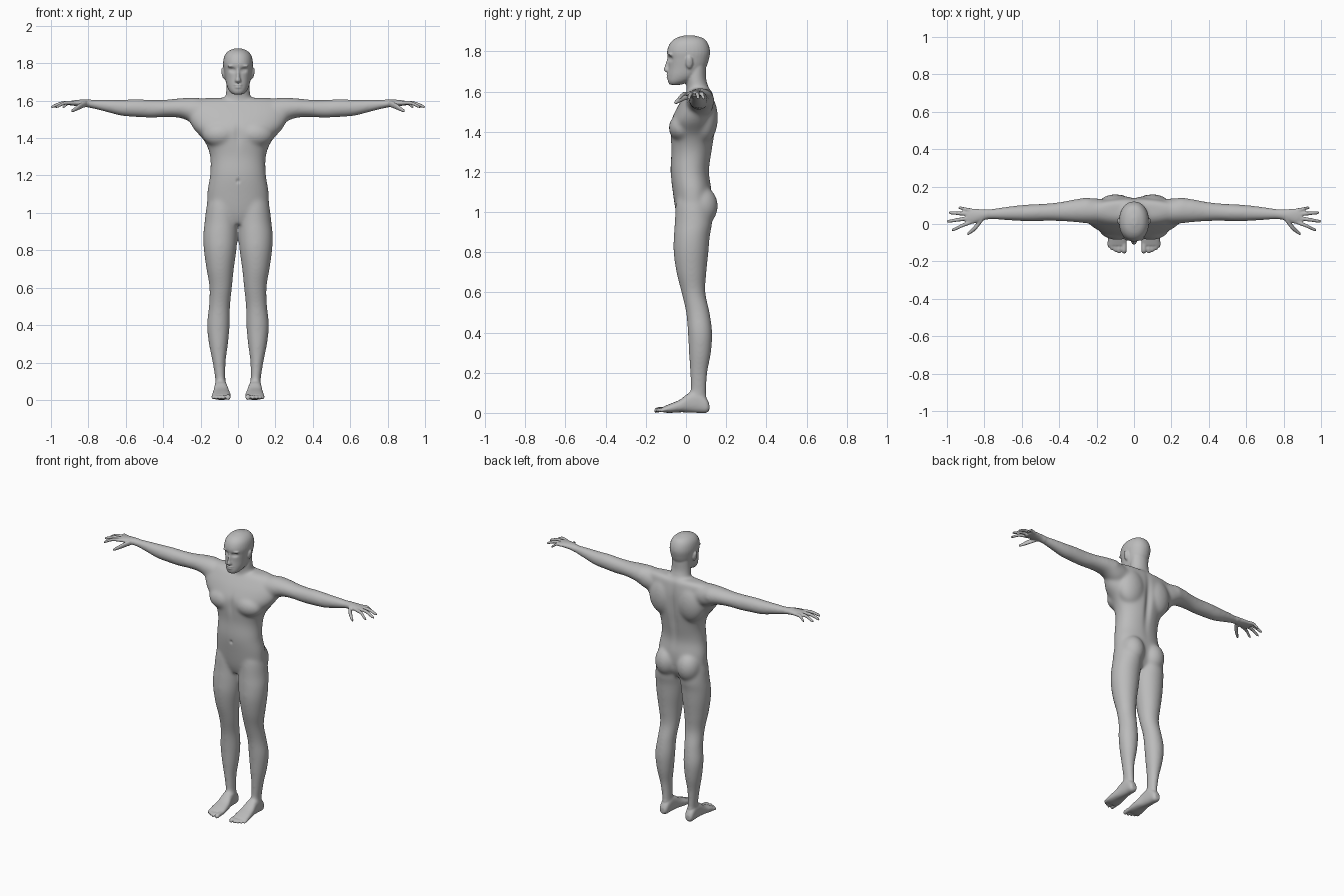
import bpy, bmesh, math
from mathutils import Vector, Matrix

bm = bmesh.new()
SIDES = (1, -1)


def spline(p0, p1, p2, p3, t):
    return 0.5 * (2 * p1 + (p2 - p0) * t + (2 * p0 - 5 * p1 + 4 * p2 - p3) * t * t
                  + (3 * p1 - p0 - 3 * p2 + p3) * t ** 3)


def loft(axis, rows, side=1, power=2.0, steps=5, seg=32):
    """Closed smooth tube; each row is (position along axis, a0, a1, b0, b1)."""
    dense = []
    for i in range(len(rows) - 1):
        q = [rows[min(max(i + k, 0), len(rows) - 1)] for k in (-1, 0, 1, 2)]
        dense += [[spline(*c, s / steps) for c in zip(*q)] for s in range(steps)]
    dense.append(rows[-1])
    rings = []
    for t, a0, a1, b0, b1 in dense:
        ring = []
        for k in range(seg):
            c, s = math.cos(math.tau * k / seg), math.sin(math.tau * k / seg)
            a = (a0 + a1) / 2 + (a1 - a0) / 2 * math.copysign(abs(c) ** (2 / power), c)
            b = (b0 + b1) / 2 + (b1 - b0) / 2 * math.copysign(abs(s) ** (2 / power), s)
            x, y, z = {'x': (t, a, b), 'y': (a, t, b), 'z': (a, b, t)}[axis]
            ring.append(bm.verts.new((x * side, y, z)))
        rings.append(ring)
    faces = [bm.faces.new((r[k], r[(k + 1) % seg], n[(k + 1) % seg], n[k]))
             for r, n in zip(rings, rings[1:]) for k in range(seg)]
    faces += [bm.faces.new(rings[0]), bm.faces.new(rings[-1])]
    bmesh.ops.recalc_face_normals(bm, faces=faces)


def blob(center, radii, tilt=0.0):
    m = Matrix.Translation(center) @ Matrix.Rotation(tilt, 4, 'Y') @ Matrix.Diagonal((*radii, 1))
    bmesh.ops.create_uvsphere(bm, u_segments=24, v_segments=16, radius=1, matrix=m)


def digit(axis, points, side):
    """Finger or toe through (along, a, b, radius) points."""
    loft(axis, [(t, a - r, a + r, b - r, b + r) for t, a, b, r in points], side, steps=4, seg=14)


# torso
loft('z', [(z, -w, w, f, b) for z, w, f, b in (
    (0.94, 0.07, -0.03, 0.09), (1.0, 0.155, -0.05, 0.12), (1.1, 0.165, -0.066, 0.128),
    (1.2, 0.15, -0.077, 0.116), (1.3, 0.149, -0.073, 0.13), (1.38, 0.178, -0.077, 0.142),
    (1.45, 0.238, -0.075, 0.146), (1.51, 0.268, -0.05, 0.146), (1.56, 0.27, -0.02, 0.14),
    (1.6, 0.24, 0.01, 0.13), (1.615, 0.17, 0.04, 0.11))], power=2.15)

# neck and head
loft('z', [(z, -w, w, f, b) for z, w, f, b in (
    (1.54, 0.11, 0.0, 0.14), (1.6, 0.08, 0.003, 0.126), (1.63, 0.066, 0.002, 0.11),
    (1.67, 0.062, 0.0, 0.1), (1.74, 0.06, 0.01, 0.1))])
loft('z', [(z, -w, w, f, b) for z, w, f, b in (
    (1.632, 0.025, -0.08, -0.03), (1.65, 0.045, -0.09, 0.02), (1.68, 0.06, -0.091, 0.07),
    (1.72, 0.069, -0.088, 0.1), (1.76, 0.076, -0.089, 0.114), (1.8, 0.08, -0.094, 0.12),
    (1.84, 0.072, -0.08, 0.109), (1.866, 0.05, -0.05, 0.085), (1.88, 0.015, -0.005, 0.035))], power=2.15)

# nose and lips
loft('z', [(1.695, -0.012, 0.012, -0.095, -0.07), (1.706, -0.017, 0.017, -0.111, -0.07),
           (1.73, -0.01, 0.01, -0.105, -0.07), (1.775, -0.008, 0.008, -0.092, -0.07)], seg=16)
blob((0, -0.084, 1.683), (0.024, 0.015, 0.006))
blob((0, -0.084, 1.672), (0.021, 0.015, 0.007))

for s in SIDES:
    # ears, brows, eyes
    blob((s * 0.079, 0.016, 1.745), (0.009, 0.018, 0.032), s * 0.2)
    blob((s * 0.032, -0.076, 1.785), (0.026, 0.014, 0.007))
    # chest, shoulder, shoulder blade and buttock muscles
    blob((s * 0.09, -0.02, 1.42), (0.1, 0.066, 0.07))
    blob((s * 0.255, 0.074, 1.557), (0.08, 0.068, 0.06))
    blob((s * 0.1, 0.088, 1.47), (0.1, 0.071, 0.13))
    blob((s * 0.08, 0.075, 1.03), (0.078, 0.084, 0.1))
    # arm
    loft('x', [(0.14, 0.0, 0.13, 1.47, 1.6), (0.22, 0.0, 0.138, 1.47, 1.616),
               (0.3, 0.008, 0.135, 1.505, 1.614), (0.38, 0.014, 0.12, 1.512, 1.606),
               (0.46, 0.016, 0.11, 1.508, 1.605), (0.54, 0.014, 0.106, 1.512, 1.608),
               (0.62, 0.016, 0.1, 1.518, 1.606), (0.7, 0.021, 0.09, 1.538, 1.606),
               (0.77, 0.025, 0.08, 1.556, 1.605), (0.82, 0.02, 0.078, 1.57, 1.606)], s)
    # palm
    loft('x', [(0.79, 0.024, 0.076, 1.562, 1.606), (0.83, 0.01, 0.08, 1.568, 1.606),
               (0.87, 0.0, 0.083, 1.572, 1.603), (0.9, 0.0, 0.08, 1.574, 1.598)], s)
    # fingers and thumb
    for y0, y1, tip in ((0.073, 0.086, 0.94), (0.053, 0.06, 0.99),
                        (0.032, 0.015, 1.0), (0.01, -0.03, 0.975)):
        digit('x', [(0.87, y0, 1.587, 0.011), ((0.87 + tip) / 2, (y0 + y1) / 2, 1.588, 0.0105),
                    (tip - 0.012, y1, 1.57, 0.009), (tip, y1, 1.565, 0.005)], s)
    digit('x', [(0.81, 0.03, 1.585, 0.018), (0.845, -0.015, 1.57, 0.017),
                (0.875, -0.042, 1.552, 0.012), (0.892, -0.055, 1.544, 0.008)], s)
    # leg
    loft('z', [(1.12, 0.03, 0.13, -0.03, 0.1), (1.05, 0.005, 0.165, -0.05, 0.12),
               (0.95, 0.0, 0.179, -0.056, 0.13), (0.88, 0.002, 0.186, -0.061, 0.119),
               (0.8, 0.008, 0.183, -0.062, 0.112), (0.7, 0.022, 0.169, -0.048, 0.102),
               (0.6, 0.032, 0.153, -0.023, 0.097), (0.5, 0.042, 0.156, 0.0, 0.118),
               (0.4, 0.044, 0.166, 0.009, 0.131), (0.3, 0.053, 0.156, 0.014, 0.125),
               (0.2, 0.066, 0.136, 0.02, 0.107), (0.1, 0.067, 0.121, 0.022, 0.102),
               (0.04, 0.065, 0.12, 0.02, 0.1)], s)
    # foot
    loft('y', [(0.116, 0.078, 0.112, 0.012, 0.045), (0.1, 0.066, 0.122, 0, 0.075),
               (0.06, 0.06, 0.125, 0, 0.11), (0.015, 0.054, 0.128, 0.002, 0.1),
               (-0.03, 0.044, 0.134, 0.003, 0.066), (-0.08, 0.038, 0.14, 0, 0.045),
               (-0.115, 0.04, 0.137, 0.002, 0.03)], s, power=2.4)
    # toes
    for x, tip, r in ((0.053, -0.157, 0.014), (0.079, -0.157, 0.0105), (0.099, -0.15, 0.01),
                      (0.117, -0.14, 0.01), (0.132, -0.127, 0.0095)):
        digit('y', [(-0.09, x, 0.018, r), (tip + 0.02, x, 0.016, r),
                    (tip + 0.006, x, 0.012, r * 0.9), (tip, x, 0.011, r * 0.55)], s)

# fuse all parts into one skin
mesh = bpy.data.meshes.new("body_parts")
bm.to_mesh(mesh)
bm.free()
parts = bpy.data.objects.new("body_parts", mesh)
bpy.context.collection.objects.link(parts)
fuse = parts.modifiers.new("fuse", 'REMESH')
fuse.mode = 'VOXEL'
fuse.voxel_size = 0.0052
skin = bpy.data.meshes.new_from_object(parts.evaluated_get(bpy.context.evaluated_depsgraph_get()))
skin.name = "body"
bpy.data.objects.remove(parts)

# blend muscles strongly; keep face, hands and feet crisp
bm = bmesh.new()
bm.from_mesh(skin)
soft = [v for v in bm.verts if abs(v.co.x) < 0.78 and 0.09 < v.co.z < 1.635]
for i in range(28):
    bmesh.ops.smooth_vert(bm, verts=soft, factor=0.5, use_axis_x=True, use_axis_y=True, use_axis_z=True)
for i in range(2):
    bmesh.ops.smooth_vert(bm, verts=bm.verts[:], factor=0.5, use_axis_x=True, use_axis_y=True, use_axis_z=True)


def press(center, radii, push):
    """Soft dent or bulge around a point."""
    for v in bm.verts:
        d = sum(((p - c) / r) ** 2 for p, c, r in zip(v.co, center, radii))
        if d < 6:
            v.co.y += push * math.exp(-d)


# spine groove, breastbone, navel, eye sockets with lids, mouth line
press((0, 0.14, 1.38), (0.022, 0.05, 0.16), -0.014)
press((0, -0.08, 1.42), (0.018, 0.04, 0.06), 0.006)
press((0, -0.075, 1.17), (0.009, 0.03, 0.011), 0.007)
press((0, -0.092, 1.6775), (0.022, 0.02, 0.0035), 0.004)
for s in SIDES:
    press((s * 0.031, -0.085, 1.764), (0.017, 0.03, 0.011), 0.015)
    press((s * 0.031, -0.075, 1.763), (0.011, 0.03, 0.006), -0.006)
    press((s * 0.085, 0.014, 1.748), (0.006, 0.008, 0.014), 0.003)
bm.to_mesh(skin)
bm.free()

# grey skin
grey = bpy.data.materials.new("plain_grey")
grey.diffuse_color = (0.5, 0.5, 0.5, 1)
skin.materials.clear()
skin.materials.append(grey)
body = bpy.data.objects.new("body", skin)
bpy.context.collection.objects.link(body)
skin.shade_smooth()
